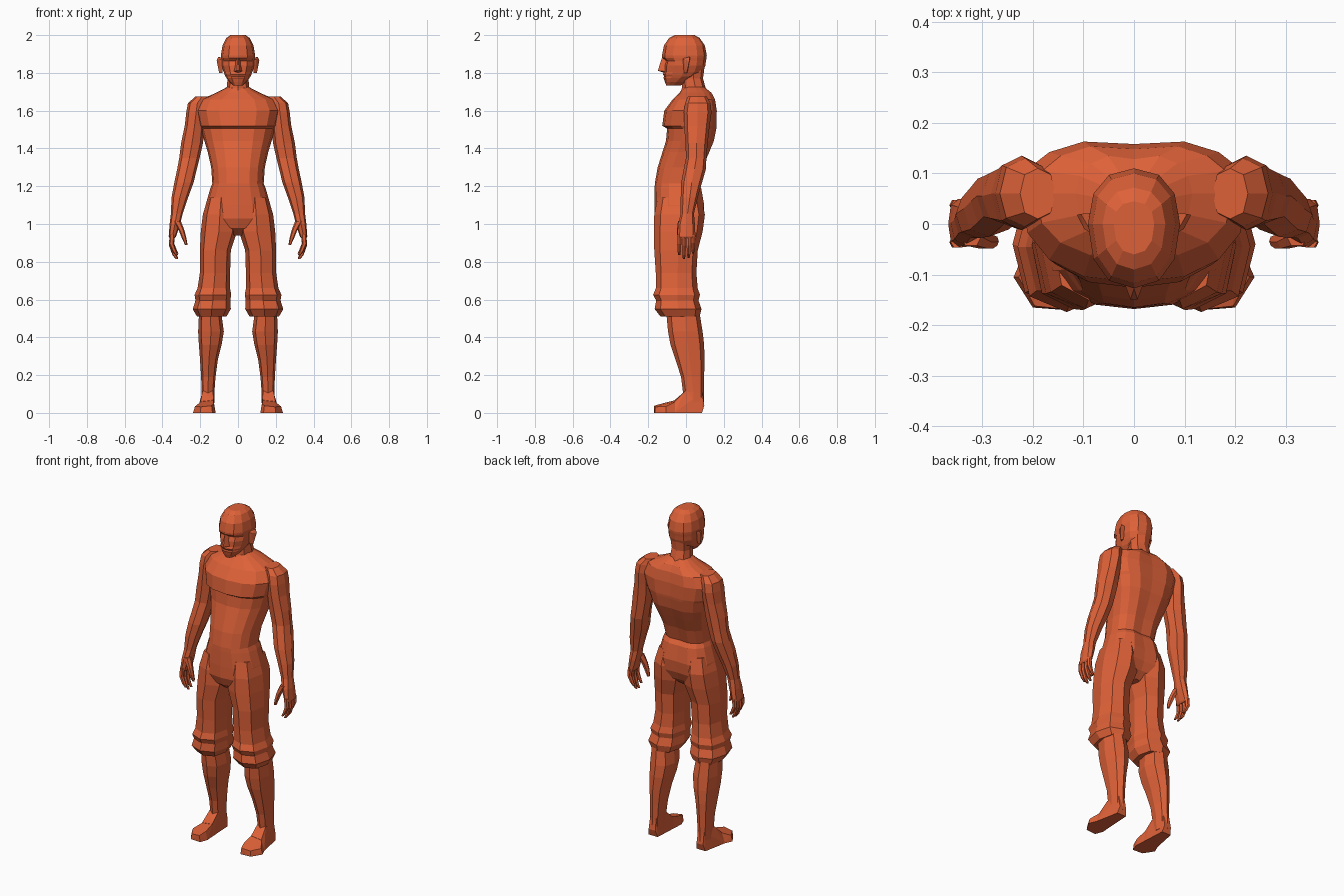
import bpy, bmesh, math
from mathutils import Vector

clay = bpy.data.materials.new("terracotta")
clay.diffuse_color = (0.73, 0.12, 0.04, 1)


def finish(name, bm, mirror):
    bmesh.ops.recalc_face_normals(bm, faces=bm.faces)
    me = bpy.data.meshes.new(name)
    bm.to_mesh(me)
    bm.free()
    me.materials.append(clay)
    ob = bpy.data.objects.new(name, me)
    bpy.context.collection.objects.link(ob)
    if mirror:
        m = ob.modifiers.new("mirror", 'MIRROR')
        m.use_mirror_merge = False
    return ob


def loft(name, rings, n=8, power=0.85, mirror=False, groove=0.0):
    """Rings: z, centre x, half width, front y, y of widest point, back y."""
    bm = bmesh.new()
    loops = []
    for z, cx, rx, yf, ym, yb in rings:
        loop = []
        for i in range(n):
            a = 2 * math.pi * i / n
            c, s = math.cos(a), math.sin(a)
            x = math.copysign(abs(c) ** power, c) if abs(c) > 1e-6 else 0
            y = abs(s) ** power if abs(s) > 1e-6 else 0
            y = ym + (yb - ym if s > 0 else yf - ym) * y
            if groove and s > 0.99 and z > 0.97:
                y -= groove
            loop.append(bm.verts.new((cx + rx * x, y, z)))
        loops.append(loop)
    for a, b in zip(loops, loops[1:]):
        for i in range(n):
            j = (i + 1) % n
            bm.faces.new((a[i], a[j], b[j], b[i]))
    bm.faces.new(loops[0])
    bm.faces.new(loops[-1])
    return finish(name, bm, mirror)


def hull(name, points, mirror=False):
    bm = bmesh.new()
    for p in points:
        bm.verts.new(p)
    bmesh.ops.convex_hull(bm, input=bm.verts)
    loose = [v for v in bm.verts if not v.link_faces]
    bmesh.ops.delete(bm, geom=loose, context='VERTS')
    return finish(name, bm, mirror)


# torso with chest ledge, waist and pelvis
loft("torso", [
    (1.725, 0, .058, -.010, .05, .100),
    (1.695, 0, .115, -.035, .06, .140),
    (1.660, 0, .195, -.070, .06, .160),
    (1.600, 0, .225, -.115, .06, .170),
    (1.520, 0, .205, -.126, .05, .170),
    (1.505, 0, .195, -.100, .05, .168),
    (1.440, 0, .178, -.106, .04, .155),
    (1.380, 0, .160, -.125, .02, .130),
    (1.300, 0, .142, -.150, -.01, .095),
    (1.215, 0, .136, -.165, -.03, .070),
    (1.190, 0, .146, -.166, -.03, .088),
    (1.100, 0, .172, -.168, -.03, .105),
    (1.030, 0, .180, -.168, -.03, .098),
    (0.980, 0, .110, -.150, -.03, .075),
    (0.940, 0, .030, -.100, -.03, .030)],
    n=16, power=.85, groove=.012)

# neck
loft("neck", [
    (1.83, 0, .062, -.03, .04, .098),
    (1.77, 0, .055, -.02, .04, .090),
    (1.72, 0, .060, -.022, .05, .104),
    (1.66, 0, .080, -.040, .05, .120)])

# head: crown, brow, eye hollow, cheeks, lips, chin
loft("head", [
    (2.000, 0, .040, -.060, .00, .045),
    (1.985, 0, .062, -.090, .00, .072),
    (1.945, 0, .082, -.117, .00, .100),
    (1.892, 0, .091, -.127, .00, .110),
    (1.880, 0, .090, -.126, .00, .109),
    (1.864, 0, .088, -.107, .00, .106),
    (1.838, 0, .087, -.116, .00, .102),
    (1.805, 0, .076, -.117, -.01, .090),
    (1.792, 0, .071, -.122, -.02, .075),
    (1.782, 0, .067, -.116, -.02, .055),
    (1.774, 0, .062, -.119, -.03, .035),
    (1.752, 0, .046, -.112, -.05, .005),
    (1.732, 0, .024, -.104, -.07, -.03)], n=12, power=.88)

hull("nose", [(0, -.128, 1.878), (-.011, -.10, 1.875), (.011, -.10, 1.875),
              (-.007, -.149, 1.812), (.007, -.149, 1.812),
              (-.021, -.112, 1.808), (.021, -.112, 1.808), (0, -.112, 1.799)])

hull("ear", [(.082, -.020, 1.875), (.082, -.010, 1.800), (.105, .020, 1.885),
             (.113, .018, 1.865), (.100, .004, 1.800), (.082, .022, 1.880),
             (.098, -.010, 1.870), (.082, .008, 1.805)], True)

# arm from shoulder to palm
loft("arm", [
    (1.675, .190, .035, .010, .06, .110),
    (1.640, .215, .050, -.005, .06, .130),
    (1.590, .222, .052, -.012, .06, .135),
    (1.520, .230, .052, -.010, .06, .125),
    (1.430, .243, .058, -.003, .055, .115),
    (1.350, .257, .054, .000, .055, .108),
    (1.290, .270, .052, -.012, .045, .105),
    (1.220, .286, .051, -.025, .030, .085),
    (1.140, .308, .044, -.028, .020, .062),
    (1.055, .324, .031, -.028, .008, .042),
    (1.000, .334, .028, -.042, .003, .047),
    (0.935, .347, .020, -.046, .000, .050),
    (0.925, .348, .014, -.042, .000, .046)], mirror=True)

# curled fingers
for k, (y, tip) in enumerate([(-.036, .835), (-.011, .815), (.014, .820), (.037, .845)]):
    mid = (tip + .935) / 2
    loft(f"finger_{k + 1}", [
        (.945, .348, .014, y - .012, y, y + .012),
        (mid + .01, .352, .013, y - .012, y, y + .012),
        (tip + .02, .336, .011, y - .010, y, y + .010),
        (tip, .323, .007, y - .006, y, y + .006)], n=6, mirror=True)

# thumb
loft("thumb", [
    (1.015, .322, .020, -.045, -.025, .005),
    (.965, .298, .015, -.050, -.035, -.012),
    (.925, .285, .012, -.050, -.036, -.020),
    (.890, .274, .007, -.044, -.034, -.024)], n=6, mirror=True)

# baggy trouser leg with rolled cuff
loft("trouser_leg", [
    (1.140, .090, .070, -.150, -.03, .080),
    (1.050, .096, .090, -.168, -.03, .100),
    (0.960, .101, .096, -.170, -.035, .088),
    (0.860, .120, .082, -.168, -.04, .062),
    (0.740, .122, .080, -.160, -.045, .055),
    (0.660, .128, .086, -.160, -.045, .062),
    (0.625, .133, .097, -.174, -.045, .074),
    (0.595, .133, .092, -.158, -.045, .066),
    (0.550, .139, .101, -.166, -.040, .082),
    (0.510, .139, .078, -.135, -.030, .072)], power=.8, mirror=True)

# lower leg
loft("shin", [
    (0.540, .148, .058, -.105, -.01, .070),
    (0.430, .143, .068, -.095, .00, .088),
    (0.360, .147, .060, -.082, .01, .096),
    (0.280, .154, .047, -.055, .02, .098),
    (0.190, .157, .038, -.026, .03, .096),
    (0.110, .159, .034, -.016, .04, .094),
    (0.030, .160, .034, -.016, .04, .096)], mirror=True)

# foot: heel and instep, then flared toes
hull("foot_heel", [
    (.130, .085, 0), (.190, .085, 0), (.138, .097, .04), (.182, .097, .04),
    (.122, -.060, 0), (.218, -.060, 0), (.130, -.060, .068), (.198, -.060, .060),
    (.132, -.005, .115), (.188, -.005, .115), (.140, .085, .11), (.180, .085, .11)], True)
hull("foot_toes", [
    (.122, -.055, 0), (.216, -.055, 0), (.130, -.055, .068), (.196, -.055, .060),
    (.118, -.125, 0), (.238, -.105, 0), (.128, -.125, .050), (.228, -.105, .034),
    (.135, -.170, 0), (.200, -.165, 0), (.140, -.168, .038), (.196, -.162, .032)], True)
